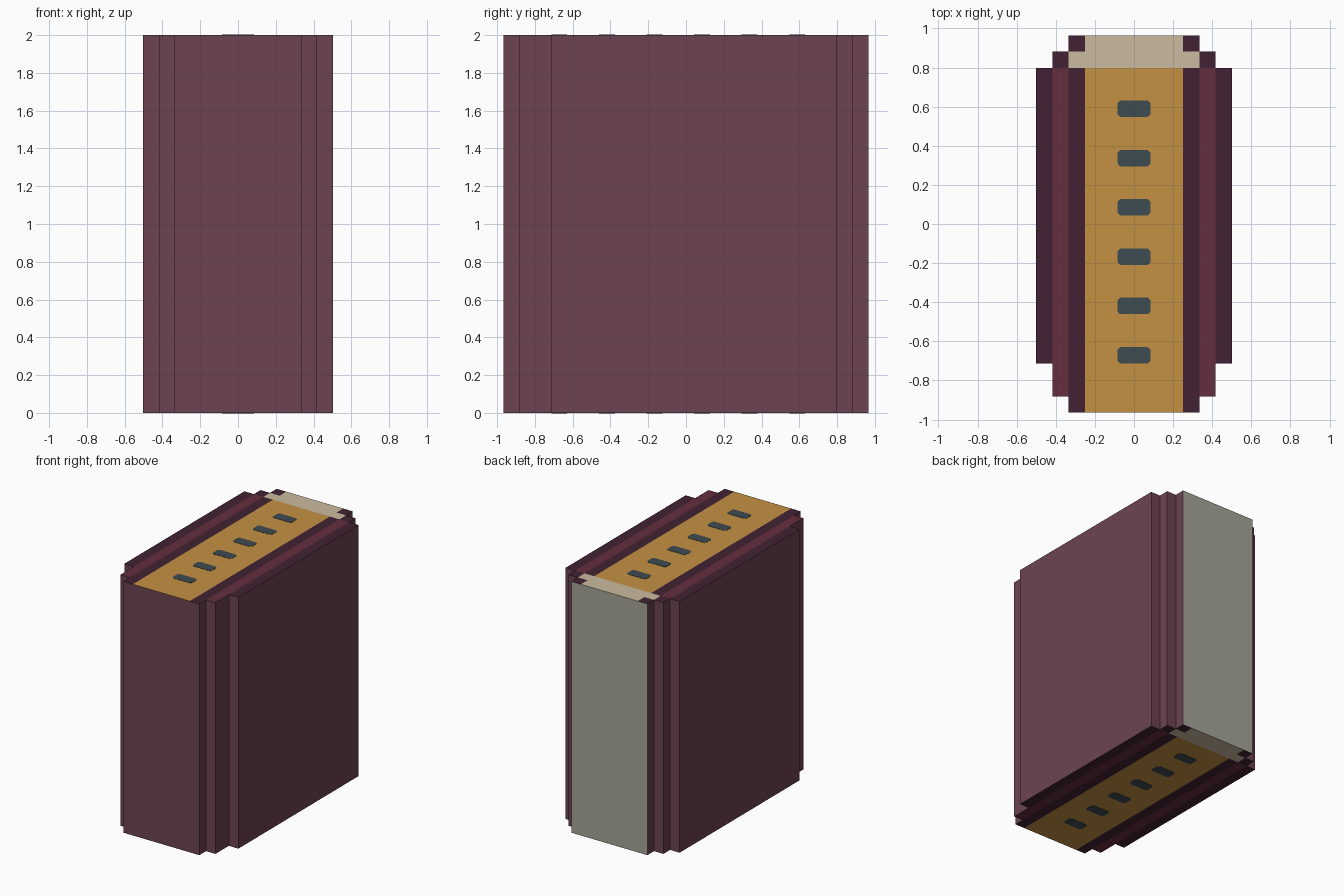
import bpy, bmesh, math
from mathutils import Vector

if "Cube" in bpy.data.objects:
    bpy.data.objects.remove(bpy.data.objects["Cube"])


def material(name, rgb):
    def lin(c):
        c /= 255
        return c / 12.92 if c <= 0.04045 else ((c + 0.055) / 1.055) ** 2.4
    m = bpy.data.materials.new(name)
    m.diffuse_color = (*[lin(c) for c in rgb], 1)
    m.use_nodes = True
    m.node_tree.nodes["Principled BSDF"].inputs["Base Color"].default_value = m.diffuse_color
    return m


MATS = [material("side mauve", (108, 68, 81)),
        material("back grey", (165, 165, 155)),
        material("dark plum", (66, 34, 51)),
        material("maroon", (99, 46, 61)),
        material("gold", (197, 145, 67)),
        material("beige", (203, 187, 160))]
SLATE = material("slate", (63, 76, 81))
MAUVE, GREY, PLUM, MAROON, GOLD, BEIGE = range(6)
HEIGHT = 2.0

# stepped plan: half widths, and depth lines
XS = [-0.502, -0.418, -0.335, -0.251, 0.251, 0.335, 0.418, 0.502]
YS = [-0.965, -0.881, -0.713, 0.797, 0.881, 0.965]


def half_width(y):
    if y < YS[1] or y > YS[4]:
        return 0.335
    if y < YS[2] or y > YS[3]:
        return 0.418
    return 0.502


def cap_colour(x, y):
    x = abs(x)
    if y > YS[4]:
        return BEIGE if x < 0.251 else PLUM
    if y > YS[3]:
        return BEIGE if x < 0.335 else PLUM
    if x < 0.251:
        return GOLD
    return MAROON if 0.335 < x < 0.418 else PLUM


def add_object(name, bm, mats):
    me = bpy.data.meshes.new(name)
    bm.to_mesh(me)
    bm.free()
    for m in mats:
        me.materials.append(m)
    ob = bpy.data.objects.new(name, me)
    bpy.context.collection.objects.link(ob)
    return ob


# body: plan cells extruded upward
bm = bmesh.new()
for x0, x1 in zip(XS, XS[1:]):
    for y0, y1 in zip(YS, YS[1:]):
        if abs(x0 + x1) / 2 < half_width((y0 + y1) / 2):
            bm.faces.new([bm.verts.new((x, y, 0)) for x, y in
                          ((x0, y0), (x1, y0), (x1, y1), (x0, y1))])
bmesh.ops.remove_doubles(bm, verts=bm.verts[:], dist=1e-4)
ext = bmesh.ops.extrude_face_region(bm, geom=bm.faces[:], use_keep_orig=True)
bmesh.ops.translate(bm, vec=(0, 0, HEIGHT),
                    verts=[v for v in ext["geom"] if isinstance(v, bmesh.types.BMVert)])
bmesh.ops.recalc_face_normals(bm, faces=bm.faces[:])

# colours by direction and position
for f in bm.faces:
    c = f.calc_center_median()
    if abs(f.normal.z) > 0.5:
        f.material_index = cap_colour(c.x, c.y)
    elif f.normal.y > 0.5 and c.y > 0.95:
        f.material_index = GREY
    else:
        f.material_index = MAUVE
add_object("stepped_body", bm, MATS)

# slots: thin clipped-corner plates on both caps
W, D, C, T = 0.084, 0.042, 0.013, 0.002
OUTLINE = [(-W + C, -D), (W - C, -D), (W, -D + C), (W, D - C),
           (W - C, D), (-W + C, D), (-W, D - C), (-W, -D + C)]
for cap, z in (("top", HEIGHT), ("bottom", -T)):
    z0 = z if cap == "bottom" else HEIGHT - T / 2
    z1 = T / 2 if cap == "bottom" else HEIGHT + T
    bm = bmesh.new()
    for i in range(6):
        yc = -0.671 + i * 0.252
        lo = [bm.verts.new((x, yc + y, z0)) for x, y in OUTLINE]
        hi = [bm.verts.new((x, yc + y, z1)) for x, y in OUTLINE]
        bm.faces.new(lo[::-1])
        bm.faces.new(hi)
        for k in range(8):
            n = (k + 1) % 8
            bm.faces.new((lo[k], lo[n], hi[n], hi[k]))
    add_object(cap + "_slots", bm, [SLATE])
